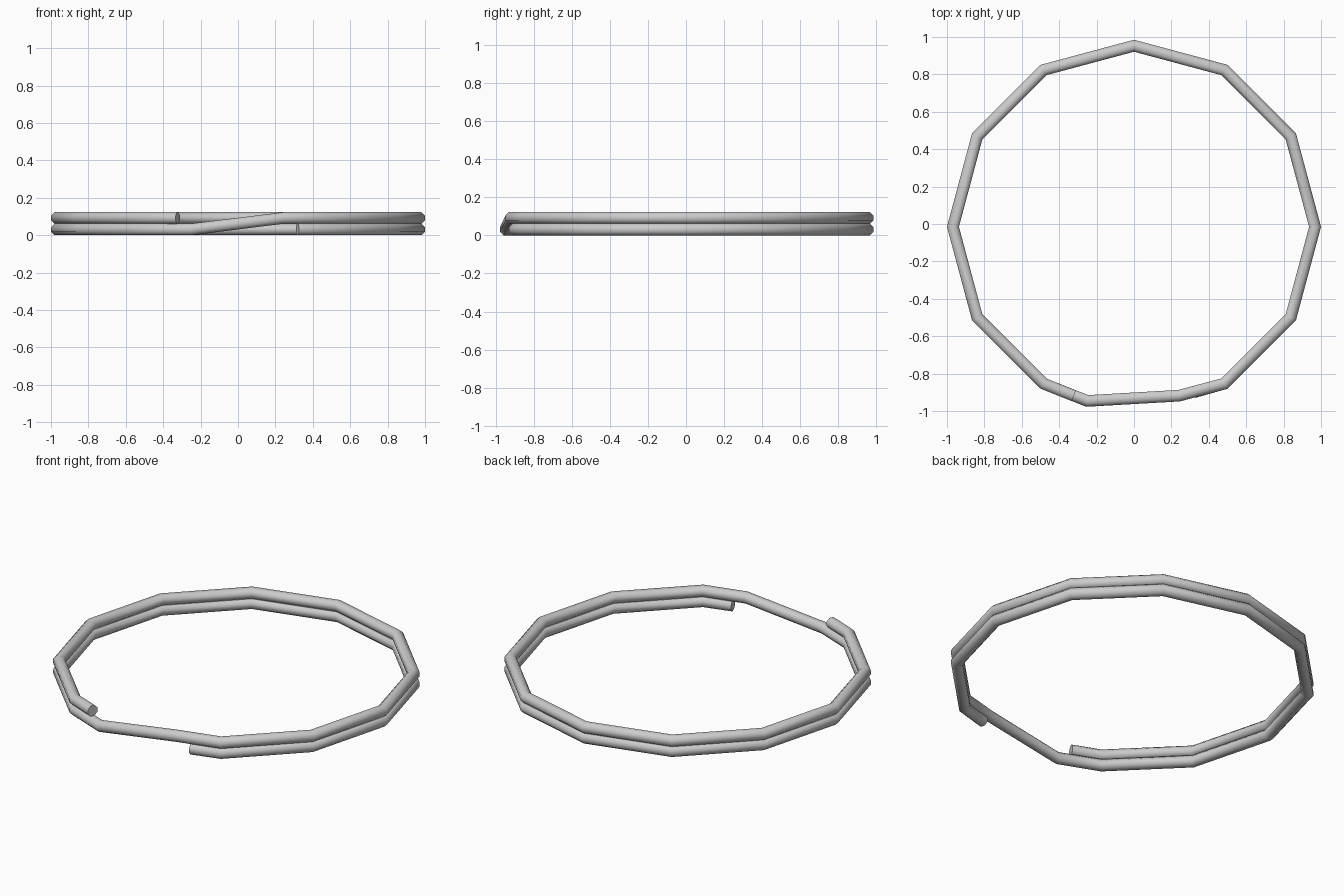
import bpy, bmesh
from math import sin, cos, pi, radians
from mathutils import Vector

if "Cube" in bpy.data.objects:
    bpy.data.objects.remove(bpy.data.objects["Cube"])

R, CY = 0.968, -0.015        # ring radius and centre
LOW, HIGH = 0.031, 0.092     # heights of the two coils
SIDES, TUBE = 8, 0.0315      # wire section


def coil(z):
    """Eleven corners of a twelve-sided loop, open at the front."""
    return [Vector((R * cos(radians(a)), CY + R * sin(radians(a)), z))
            for a in range(-60, 241, 30)]


def sweep(name, path):
    """Mitred wire along a path, capped at both ends."""
    bm = bmesh.new()
    rings = []
    for i, p in enumerate(path):
        dirs = []
        if i > 0:
            dirs.append((p - path[i - 1]).xy.normalized())
        if i < len(path) - 1:
            dirs.append((path[i + 1] - p).xy.normalized())
        t = sum(dirs, Vector((0, 0))).normalized()
        side = Vector((t.y, -t.x, 0)) / t.dot(dirs[0])
        ring = []
        for k in range(SIDES):
            a = 2 * pi * (k + 0.5) / SIDES
            r = TUBE / cos(pi / SIDES) * 0.98
            ring.append(bm.verts.new(p + side * (r * cos(a)) + Vector((0, 0, r * sin(a)))))
        rings.append(ring)
    for a, b in zip(rings, rings[1:]):
        for k in range(SIDES):
            n = (k + 1) % SIDES
            bm.faces.new((a[k], a[n], b[n], b[k]))
    bm.faces.new(rings[0])
    bm.faces.new(rings[-1])
    bmesh.ops.recalc_face_normals(bm, faces=bm.faces)
    mesh = bpy.data.meshes.new(name)
    bm.to_mesh(mesh)
    bm.free()
    ob = bpy.data.objects.new(name, mesh)
    bpy.context.collection.objects.link(ob)
    bpy.context.view_layer.objects.active = ob
    ob.select_set(True)
    bpy.ops.object.shade_smooth_by_angle(angle=radians(60))
    return ob


# Lower coil, sloped crossover at the front, upper coil
path = [Vector((0.318, -0.900, LOW))] + coil(LOW)
path += [Vector((-0.25, -0.946, LOW)), Vector((0.24, -0.918, HIGH))]
path += coil(HIGH) + [Vector((-0.322, -0.918, HIGH))]
sweep("split_ring", path)
